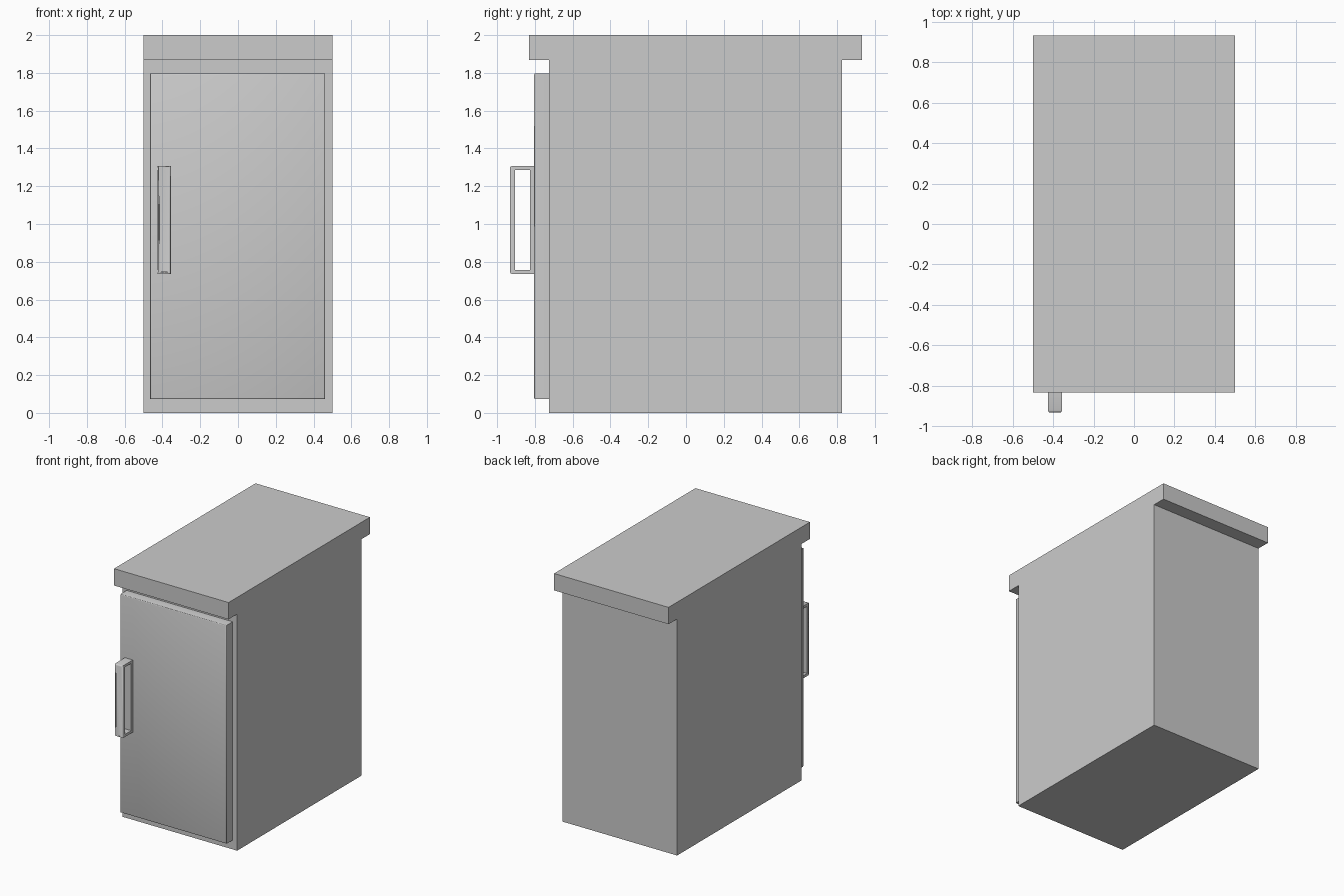
import bpy, bmesh

if "Cube" in bpy.data.objects:
    bpy.data.objects.remove(bpy.data.objects["Cube"])


def finish(name, bm, smooth=False):
    bmesh.ops.recalc_face_normals(bm, faces=bm.faces)
    mesh = bpy.data.meshes.new(name)
    bm.to_mesh(mesh)
    bm.free()
    obj = bpy.data.objects.new(name, mesh)
    bpy.context.collection.objects.link(obj)
    if smooth:
        bpy.ops.object.select_all(action='DESELECT')
        obj.select_set(True)
        bpy.context.view_layer.objects.active = obj
        bpy.ops.object.shade_smooth_by_angle(angle=1.1)
    return obj


def bevel_front(bm, y_front, width):
    # round only the edges lying on the front plane
    edges = [e for e in bm.edges if all(abs(v.co.y - y_front) < 1e-4 for v in e.verts)]
    bmesh.ops.bevel(bm, geom=edges, offset=width, segments=2, profile=0.5, affect='EDGES')


def box(name, x, y, z, bevel=0):
    bm = bmesh.new()
    bmesh.ops.create_cube(bm, size=1)
    for v in bm.verts:
        v.co = [r[0] if c < 0 else r[1] for c, r in zip(v.co, (x, y, z))]
    if bevel:
        bevel_front(bm, y[0], bevel)
    return finish(name, bm, bevel > 0)


# Cabinet carcass, worktop and door
box("cabinet_body", (-0.5, 0.5), (-0.725, 0.825), (0, 1.867))
box("worktop", (-0.5, 0.5), (-0.832, 0.932), (1.867, 2.0))
box("door", (-0.465, 0.461), (-0.804, -0.725), (0.073, 1.797), 0.007)

# Handle: rectangular loop swept across x
bm = bmesh.new()


def loop(x, y0, y1, z0, z1):
    return [bm.verts.new((x, y, z)) for y, z in ((y0, z0), (y1, z0), (y1, z1), (y0, z1))]


rings = []
for x in (-0.425, -0.356):
    rings.append((loop(x, -0.932, -0.803, 0.736, 1.307), loop(x, -0.904, -0.825, 0.757, 1.287)))
(o0, i0), (o1, i1) = rings
for k in range(4):
    n = (k + 1) % 4
    for a, b in ((o0, i0), (o1, i1), (o0, o1), (i0, i1)):
        bm.faces.new((a[k], a[n], b[n], b[k]))
bevel_front(bm, -0.932, 0.01)
finish("door_handle", bm, True)
